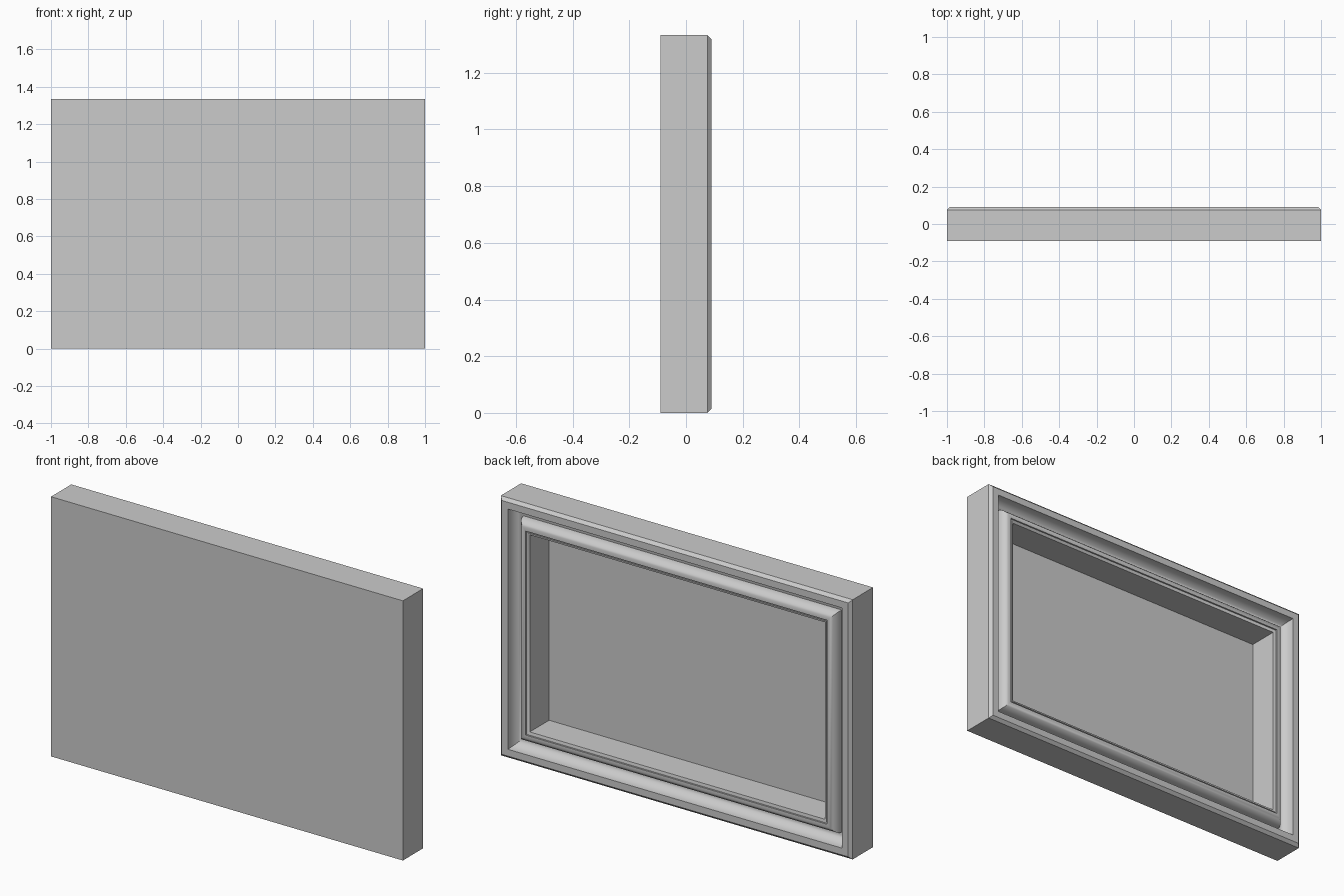
import bpy, bmesh, math

if "Cube" in bpy.data.objects:
    bpy.data.objects.remove(bpy.data.objects["Cube"])

W, H, D = 1.0, 1.334, 0.09   # half width, height, half depth


def rect(inset, y):
    """Four corners of a rectangle inset from the outer edge."""
    a, lo, hi = W - inset, inset, H - inset
    return [(-a, y, lo), (a, y, lo), (a, y, hi), (-a, y, hi)]


def make(name, rings, cap_first, cap_last):
    """Mitred moulding: joins successive rectangular rings."""
    bm = bmesh.new()
    loops = [[bm.verts.new(c) for c in rect(*p)] for p in rings]
    for a, b in zip(loops, loops[1:]):
        for i in range(4):
            j = (i + 1) % 4
            bm.faces.new((a[i], a[j], b[j], b[i]))
    if cap_first:
        bm.faces.new(loops[0])
    if cap_last:
        bm.faces.new(loops[-1])
    bmesh.ops.recalc_face_normals(bm, faces=bm.faces)
    me = bpy.data.meshes.new(name)
    bm.to_mesh(me)
    bm.free()
    ob = bpy.data.objects.new(name, me)
    bpy.context.collection.objects.link(ob)
    bpy.context.view_layer.objects.active = ob
    ob.select_set(True)
    bpy.ops.object.shade_smooth_by_angle(angle=math.radians(30))
    ob.select_set(False)
    return ob


# concave cove falling from the outer rim to the channel floor
cove = [(0.05 + 0.046 * (1 - math.cos(t)), 0.085 - 0.057 * math.sin(t))
        for t in (i * math.pi / 12 for i in range(7))]
# convex round rising from the channel floor to the inner ridge
bead = [(0.134 - 0.038 * math.cos(t), 0.028 + 0.050 * math.sin(t))
        for t in (i * math.pi / 12 for i in range(1, 7))]

# frame with flat back board: outer side, chamfer, rim, moulding, sight edge, recess
profile = ([(0, -D), (0, 0.075), (0.015, D), (0.05, D)] + cove + bead +
           [(0.143, 0.078), (0.143, 0.070), (0.150, 0.070), (0.150, 0.074),
            (0.161, 0.070), (0.161, -0.087)])
make("picture_frame", profile, True, True)
